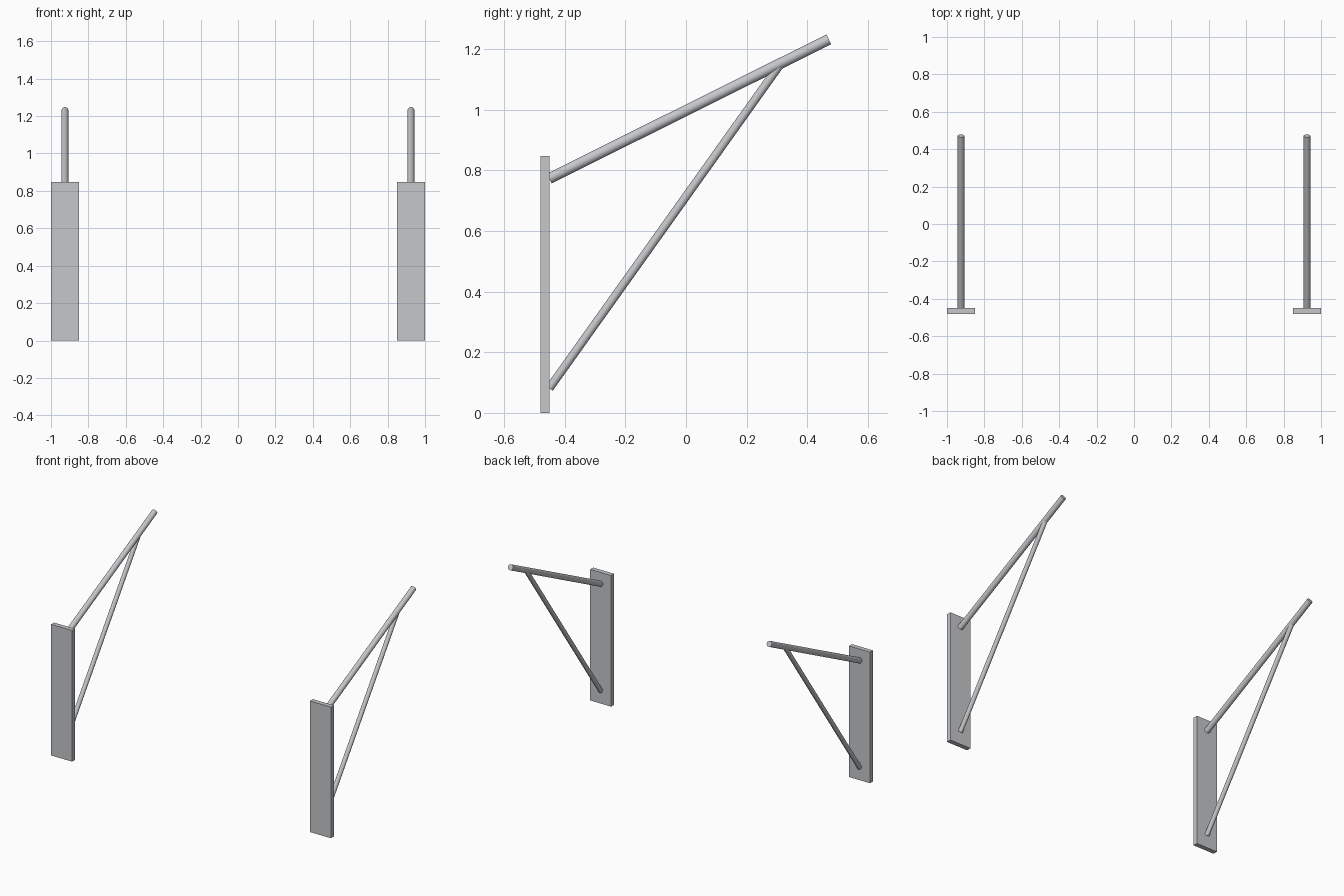
import bpy
import math
from mathutils import Vector

cube = bpy.data.objects.get("Cube")
if cube:
    bpy.data.objects.remove(cube, do_unlink=True)

# One light grey metal for everything
grey = bpy.data.materials.new("light_grey_metal")
grey.use_nodes = True
colour = (0.56, 0.57, 0.59, 1.0)
grey.diffuse_color = colour
grey.node_tree.nodes["Principled BSDF"].inputs["Base Color"].default_value = colour


def plate(name, x):
    """Flat upright wall plate."""
    bpy.ops.mesh.primitive_cube_add(size=1, location=(x, -0.465, 0.4235))
    obj = bpy.context.object
    obj.name = name
    obj.scale = (0.15, 0.03, 0.847)
    bpy.ops.object.transform_apply(location=False, rotation=False, scale=True)
    obj.data.materials.append(grey)


def rod(name, start, end, radius):
    """Round rod between two points."""
    a, b = Vector(start), Vector(end)
    bpy.ops.mesh.primitive_cylinder_add(
        vertices=32, radius=radius, depth=(b - a).length, location=(a + b) / 2)
    obj = bpy.context.object
    obj.name = name
    obj.rotation_euler = (b - a).to_track_quat("Z", "Y").to_euler()
    bpy.ops.object.shade_smooth_by_angle(angle=math.radians(40))
    obj.data.materials.append(grey)


# A matching bracket on each side
for side, x in (("left", 0.925), ("right", -0.925)):
    plate(side + "_wall_plate", x)
    rod(side + "_sloping_arm", (x, -0.451, 0.773), (x, 0.471, 1.232), 0.0178)
    rod(side + "_diagonal_strut", (x, -0.451, 0.081), (x, 0.311, 1.15), 0.014)
